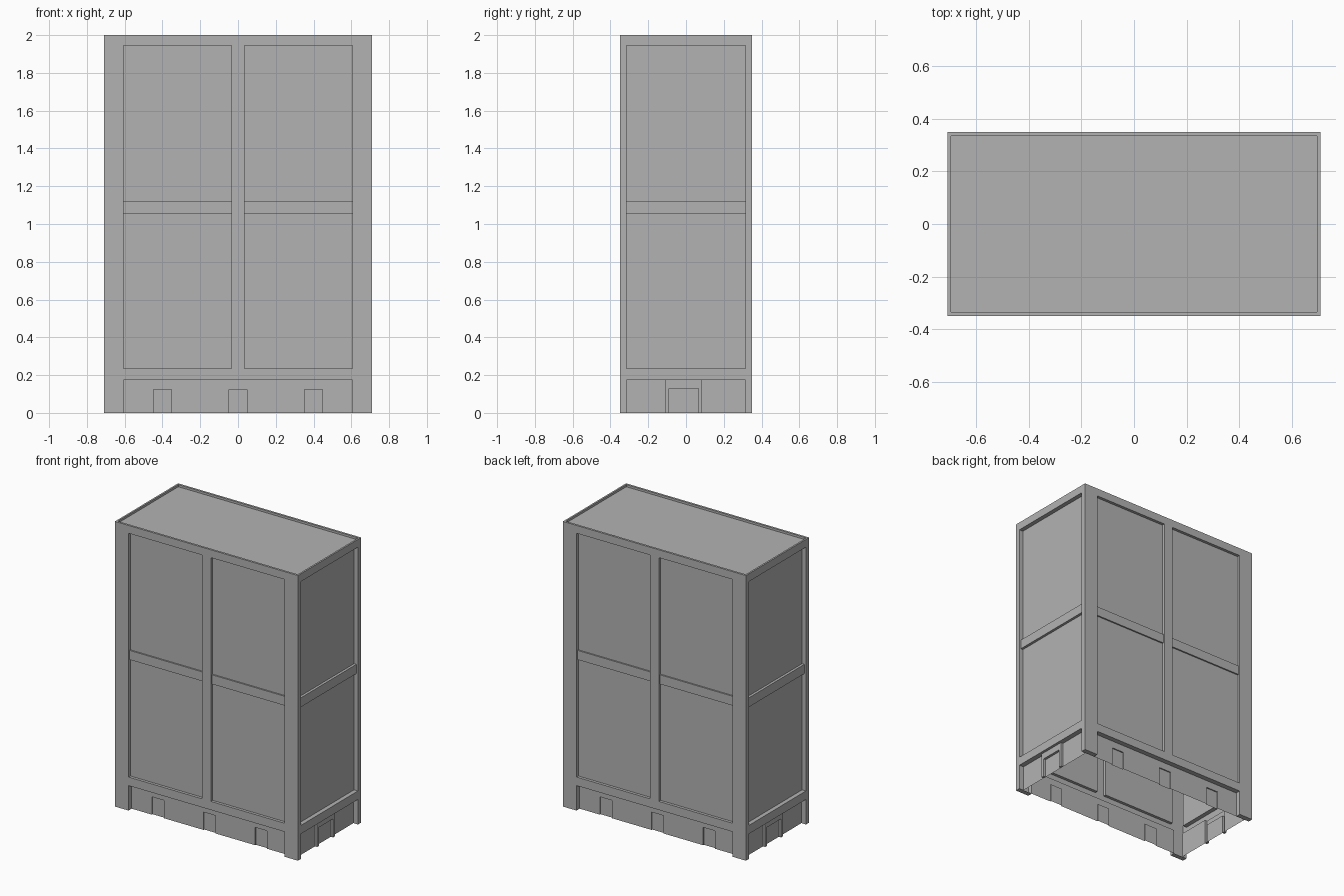
import bpy, bmesh
from math import pi
from mathutils import Matrix, Vector

cube = bpy.data.objects.get("Cube")
if cube:
    bpy.data.objects.remove(cube)

W, D, H = 0.71, 0.35, 2.0   # half width, half depth, height
BASE_BACK = 0.035           # how far the plinth sits behind the posts

grey = bpy.data.materials.new("concrete_grey")
grey.use_nodes = True
colour = (0.45, 0.45, 0.45, 1)
grey.diffuse_color = colour
grey.node_tree.nodes["Principled BSDF"].inputs["Base Color"].default_value = colour


def relief(name, u_range, v_range, recesses, matrix, feet=False):
    """Flat wall facing local -y, with stepped rectangles (u0, u1, v0, v1, depth)."""
    us = sorted({*u_range, *(u for r in recesses for u in r[:2])})
    vs = sorted({*v_range, *(v for r in recesses for v in r[2:4])})
    nu, nv = len(us) - 1, len(vs) - 1

    def depth(i, j):
        u, v = (us[i] + us[i + 1]) / 2, (vs[j] + vs[j + 1]) / 2
        d = 0
        for u0, u1, v0, v1, r in recesses:
            if u0 < u < u1 and v0 < v < v1:
                d = r
        return d

    bm = bmesh.new()

    def quad(*points):
        bm.faces.new([bm.verts.new(matrix @ Vector(p)) for p in points])

    for i in range(nu):
        for j in range(nv):
            a, b, c, e = us[i], us[i + 1], vs[j], vs[j + 1]
            d = depth(i, j)
            quad((a, d, c), (b, d, c), (b, d, e), (a, d, e))
            # reveals between neighbouring depths
            if i + 1 < nu and depth(i + 1, j) != d:
                k = depth(i + 1, j)
                quad((b, d, c), (b, k, c), (b, k, e), (b, d, e))
            if j + 1 < nv and depth(i, j + 1) != d:
                k = depth(i, j + 1)
                quad((a, d, e), (b, d, e), (b, k, e), (a, k, e))
            # undersides of the posts
            if feet and j == 0 and d < BASE_BACK:
                quad((a, BASE_BACK, c), (b, BASE_BACK, c), (b, d, c), (a, d, c))
    bmesh.ops.remove_doubles(bm, verts=bm.verts, dist=0.0001)
    mesh = bpy.data.meshes.new(name)
    bm.to_mesh(mesh)
    bm.free()
    mesh.materials.append(grey)
    obj = bpy.data.objects.new(name, mesh)
    bpy.context.collection.objects.link(obj)
    return obj


# Long wall: two tall panels, a floor band, plinth and three doors
long_wall = []
for u0, u1 in ((-0.605, -0.035), (0.035, 0.605)):
    long_wall += [(u0, u1, 0.235, 1.945, 0.02), (u0, u1, 1.055, 1.12, 0.01)]
long_wall.append((-0.605, 0.605, 0, 0.175, BASE_BACK))
for x in (-0.4, 0, 0.4):
    long_wall.append((x - 0.047, x + 0.047, 0, 0.125, BASE_BACK + 0.008))

# Short wall: one tall panel, a floor band, plinth and a framed door
short_wall = [
    (-0.315, 0.315, 0.235, 1.945, 0.03),
    (-0.315, 0.315, 1.055, 1.12, 0.012),
    (-0.315, 0.315, 0, 0.175, BASE_BACK),
    (-0.11, 0.085, 0, 0.175, 0.018),
    (-0.09, 0.065, 0, 0.13, BASE_BACK),
]

for turn, long_name, short_name in ((0, "front_wall", "left_side_wall"),
                                    (pi, "back_wall", "right_side_wall")):
    spin = Matrix.Rotation(turn, 4, "Z")
    relief(long_name, (-W, W), (0, H), long_wall,
           spin @ Matrix.Translation((0, -D, 0)), feet=True)
    relief(short_name, (-D, D), (0, H), short_wall,
           spin @ Matrix.Rotation(pi / 2, 4, "Z") @ Matrix.Translation((0, -W, 0)), feet=True)

# Roof sunk behind a thin parapet
relief("roof", (-W, W), (-D, D), [(-W + 0.012, W - 0.012, -D + 0.015, D - 0.015, 0.015)],
       Matrix.Translation((0, 0, H)) @ Matrix.Rotation(-pi / 2, 4, "X"))
